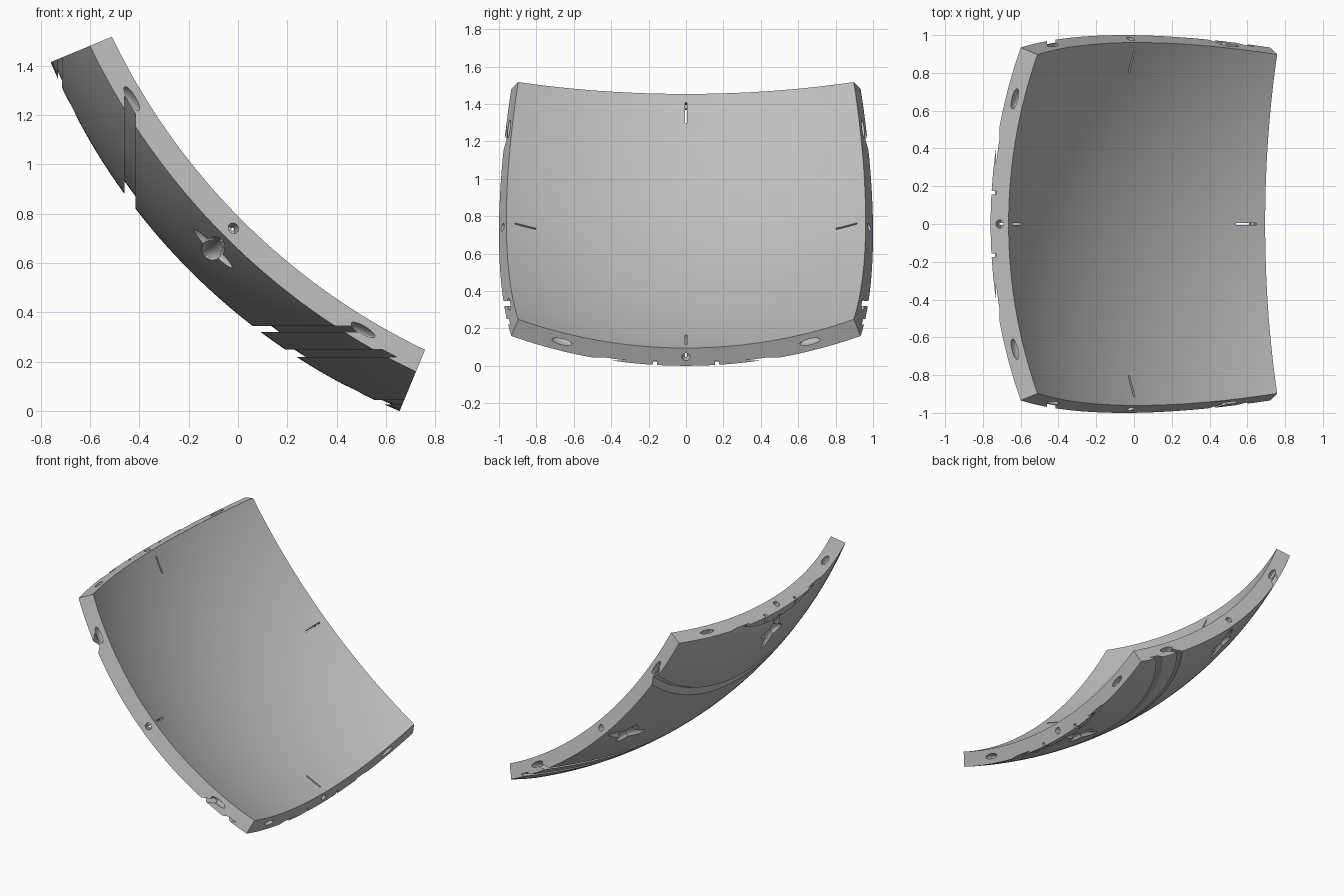
import bpy, bmesh, math
from mathutils import Matrix, Vector

cube = bpy.data.objects.get("Cube")
if cube:
    bpy.data.objects.remove(cube, do_unlink=True)

OUTER, INNER = 2.613, 2.51
HALF = math.radians(22.5)
CENTRE = Vector((1.655, 0, 2.414))
S = math.sqrt(0.5)
# Panel frame: local z points out through the middle of the panel
FRAME = Matrix.Translation(CENTRE) @ Matrix(
    ((S, 0, -S, 0), (0, -1, 0, 0), (-S, 0, -S, 0), (0, 0, 0, 1)))

grey = bpy.data.materials.new("plain_grey")
grey.use_nodes = True
grey.diffuse_color = (0.52, 0.52, 0.52, 1)
grey.node_tree.nodes["Principled BSDF"].inputs["Base Color"].default_value = grey.diffuse_color


def rot(degrees, axis):
    return Matrix.Rotation(math.radians(degrees), 4, axis)


def make_object(name, bm, matrix):
    bm.transform(matrix)
    bmesh.ops.recalc_face_normals(bm, faces=bm.faces)
    if bm.calc_volume(signed=True) < 0:
        bmesh.ops.reverse_faces(bm, faces=bm.faces)
    mesh = bpy.data.meshes.new(name)
    bm.to_mesh(mesh)
    bm.free()
    mesh.materials.append(grey)
    ob = bpy.data.objects.new(name, mesh)
    bpy.context.scene.collection.objects.link(ob)
    return ob


def shell_panel(n=63):
    """Square patch of a thick sphere whose walls point at its centre."""
    bm = bmesh.new()
    skins = []
    steps = [math.tan(HALF * (2 * i / n - 1)) for i in range(n + 1)]
    for radius in (INNER, OUTER):
        skins.append([[bm.verts.new(Vector((a, b, 1)).normalized() * radius)
                       for b in steps] for a in steps])
    for g in skins:
        for i in range(n):
            for j in range(n):
                bm.faces.new((g[i][j], g[i + 1][j], g[i + 1][j + 1], g[i][j + 1]))
    g, h = skins
    for i in range(n):
        for e in (0, n):
            bm.faces.new((g[i][e], g[i + 1][e], h[i + 1][e], h[i][e]))
            bm.faces.new((g[e][i], g[e][i + 1], h[e][i + 1], h[e][i]))
    return make_object("shell_panel", bm, FRAME)


cutters = []


def cut_box(size, matrix):
    bm = bmesh.new()
    bmesh.ops.create_cube(bm, size=1, matrix=Matrix.Diagonal((*size, 1)))
    cutters.append(make_object("cutter_box", bm, matrix))


def cut_pin(radius, depth, matrix):
    bm = bmesh.new()
    bmesh.ops.create_cone(bm, cap_ends=True, segments=24, radius1=radius,
                          radius2=radius, depth=depth, matrix=rot(90, 'Y'))
    cutters.append(make_object("cutter_pin", bm, matrix))


def cut_lens(size, matrix):
    bm = bmesh.new()
    bmesh.ops.create_uvsphere(bm, u_segments=20, v_segments=12, radius=1,
                              matrix=Matrix.Diagonal((*size, 1)))
    cutters.append(make_object("cutter_lens", bm, matrix))


def cut_ring(low, high, depth, turn):
    """Groove round the sphere between two parallel planes."""
    bm = bmesh.new()
    floor = OUTER - depth
    profile = [(math.sqrt(floor ** 2 - low ** 2), low), (2.8, low),
               (2.8, high), (math.sqrt(floor ** 2 - high ** 2), high)]
    count = 250
    loops = []
    for i in range(count):
        a = math.tau * (i + 0.3) / count
        loops.append([bm.verts.new((r * math.cos(a), r * math.sin(a), -h))
                      for r, h in profile])
    for i in range(count):
        p, q = loops[i], loops[(i + 1) % count]
        for k in range(4):
            m = (k + 1) % 4
            bm.faces.new((p[k], p[m], q[m], q[k]))
    cutters.append(make_object("cutter_ring", bm, Matrix.Translation(CENTRE) @ turn))


def volume(mesh):
    bm = bmesh.new()
    bm.from_mesh(mesh)
    result = bm.calc_volume(signed=True)
    bm.free()
    return result


panel = shell_panel()

# Long grooves across the outside, round the vertical and the sideways axis
upright, sideways = Matrix.Identity(4), rot(90, 'Y')
cut_ring(2.069, 2.094, 0.045, upright)
cut_ring(2.164, 2.194, 0.02, upright)
cut_ring(2.370, 2.387, 0.012, upright)
cut_ring(2.070, 2.115, 0.03, sideways)
cut_ring(2.368, 2.385, 0.012, sideways)

# The same fittings beside each of the four walls
MIDDLE = Matrix.Translation((0, 0, (OUTER + INNER) / 2))
SURFACE = Matrix.Translation((0, 0, OUTER))
for k in range(4):
    side = FRAME @ rot(90 * k, 'Z')
    wall = side @ Matrix.Rotation(HALF, 4, 'Y')
    # Dowel hole, biscuit slots and edge notches in the wall
    cut_pin(0.022, 0.12, wall @ MIDDLE)
    for sign in (-1, 1):
        cut_lens((0.05, 0.056, 0.017), wall @ rot(15 * sign, 'X') @ MIDDLE)
        if k % 2 == 0:
            cut_box((0.09, 0.02, 0.05), wall @ rot(3.65 * sign, 'X') @ SURFACE)
    # Four pointed recess outside, with a narrow slot through to the inside
    star = side @ rot(18, 'Y') @ SURFACE
    cut_lens((0.16, 0.045, 0.04), star)
    cut_lens((0.045, 0.11, 0.037), star)
    cut_box((0.12, 0.01, 0.3), side @ rot(20, 'Y') @ MIDDLE)

# Cut everything, changing solver if a cut takes away more than a sliver
bpy.context.view_layer.objects.active = panel
for c in cutters:
    c.hide_render = True
    before = panel.data.copy()
    full = volume(before)
    for solver in ('EXACT', 'FLOAT'):
        mod = panel.modifiers.new("cut", 'BOOLEAN')
        mod.operation, mod.solver, mod.object = 'DIFFERENCE', solver, c
        bpy.ops.object.modifier_apply(modifier=mod.name)
        if 0.93 < volume(panel.data) / full < 1.001:
            break
        panel.data = before.copy()
for c in cutters:
    bpy.data.objects.remove(c, do_unlink=True)

for ob in bpy.context.selected_objects:
    ob.select_set(False)
panel.select_set(True)
bpy.ops.object.shade_smooth_by_angle(angle=math.radians(25))
